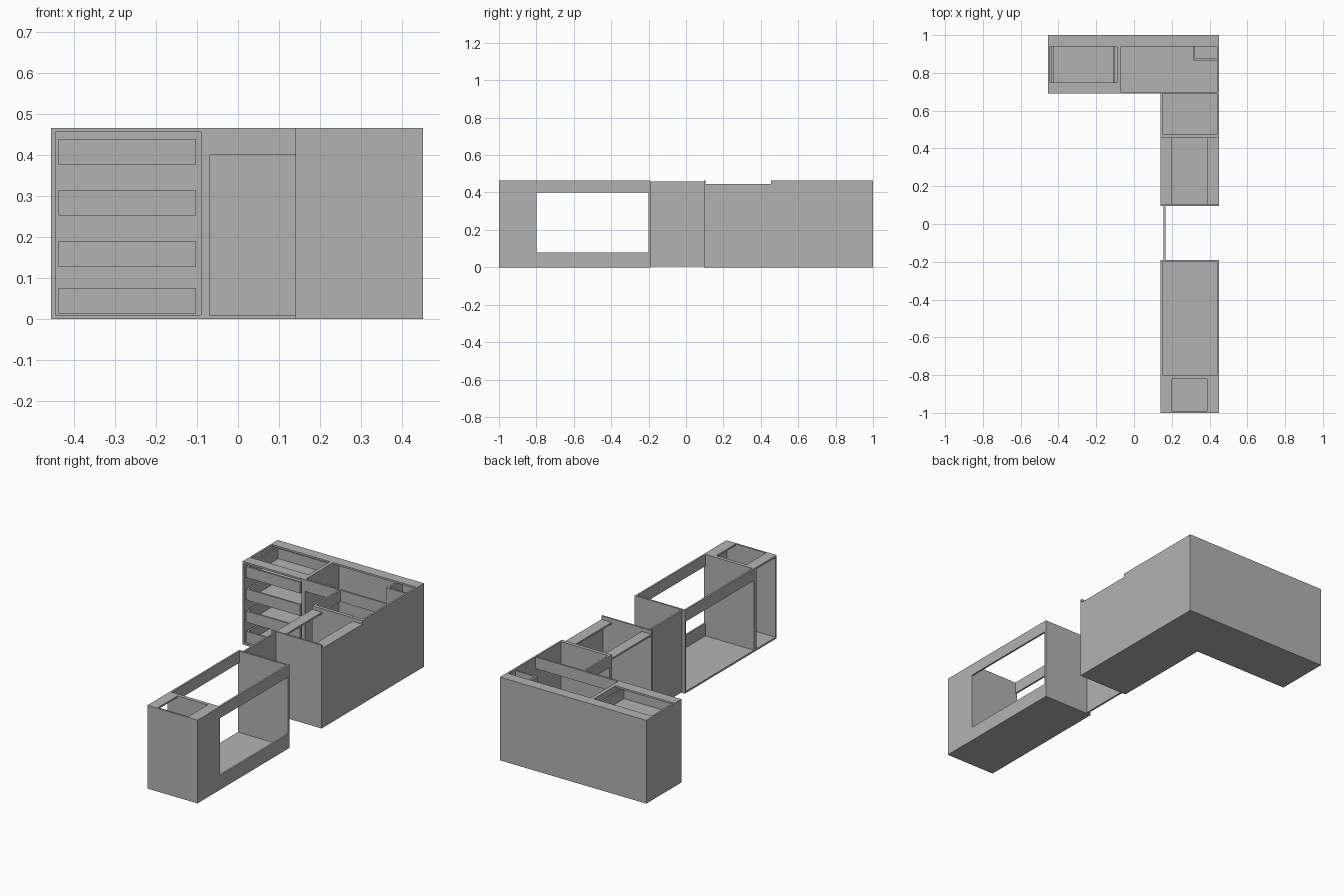
import bpy
import bmesh

if "Cube" in bpy.data.objects:
    bpy.data.objects.remove(bpy.data.objects["Cube"], do_unlink=True)

GREY = (0.45, 0.45, 0.45, 1)
mat = bpy.data.materials.new("cabinet grey")
mat.use_nodes = True
mat.diffuse_color = GREY
mat.node_tree.nodes["Principled BSDF"].inputs["Base Color"].default_value = GREY

T = 0.01          # board thickness
H = 0.465         # cabinet height
RAIL = 0.4        # underside of upright rails
L, R = 0.14, 0.45  # sides of the long run


def board(name, x, y, z=(0, H)):
    """Rectangular board spanning the given ranges."""
    bm = bmesh.new()
    bmesh.ops.create_cube(bm, size=1)
    for v in bm.verts:
        v.co = [r[0] if c < 0 else r[1] for c, r in zip(v.co, (x, y, z))]
    mesh = bpy.data.meshes.new(name)
    bm.to_mesh(mesh)
    bm.free()
    mesh.materials.append(mat)
    obj = bpy.data.objects.new(name, mesh)
    bpy.context.collection.objects.link(obj)
    return obj


def run_box(name, y0, y1, back_top=H, back=True):
    """Bottom, two ends and back of a cabinet in the long run."""
    board(name + "_bottom", (L, R), (y0, y1), (0, T))
    board(name + "_near_end", (L, R), (y0, y0 + T), (T, H))
    board(name + "_far_end", (L, R), (y1 - T, y1), (T, H))
    if back:
        board(name + "_back", (R - T, R), (y0 + T, y1 - T), (T, back_top))


def flat_rails(name, y0, y1, top):
    """Two flat rails over a cabinet in the long run."""
    board(name + "_front_rail", (L, 0.2), (y0 + T, y1 - T), (top - T, top))
    board(name + "_back_rail", (0.387, R - T), (y0 + T, y1 - T), (top - T, top))


# Narrow end cabinet
run_box("end_cabinet", -1, -0.81)
flat_rails("end_cabinet", -1, -0.81, H)

# Wide open cabinet with a window through its back
y0, y1 = -0.81, -0.19
run_box("open_cabinet", y0, y1, back=False)
inner = (y0 + T, y1 - T)
board("open_cabinet_front_rail", (L, L + T), inner, (RAIL, H))
board("open_cabinet_back_rail", (R - T, R), inner, (RAIL, H))
board("open_cabinet_back_sill", (R - T, R), inner, (T, 0.08))

# Thin appliance front
board("appliance_front", (0.157, 0.167), (-0.19, 0.095), (0.005, 0.46))

# Sink cabinet with lowered rails
run_box("sink_cabinet", 0.095, 0.465, back_top=0.445)
flat_rails("sink_cabinet", 0.095, 0.465, 0.445)

# L-shaped corner cabinet
CX, CY = -0.08, 0.69
board("corner_bottom", (CX, R), (CY, 1), (0, T))
board("corner_wing_bottom", (L, R), (0.465, CY), (0, T))
board("corner_wing_end", (L, R), (0.465, 0.475), (T, H))
board("corner_left_end", (CX, CX + T), (CY, 1), (T, H))
board("corner_back", (CX + T, R), (1 - T, 1), (T, H))
board("corner_side", (R - T, R), (0.475, 1 - T), (T, H))
board("corner_front_rail", (CX + T, R - T), (CY, CY + T), (RAIL, H))
board("corner_wing_rail", (L, L + T), (0.475, CY), (RAIL, H))
board("corner_top_rail", (CX + T, R - T), (0.94, 1 - T), (H - T, H))
board("corner_duct_side", (0.312, 0.322), (0.865, 1 - T), (T, H - T))
board("corner_duct_front", (0.322, R - T), (0.865, 0.875), (T, H - T))

# Drawer cabinet
DX = -0.455
board("drawer_cabinet_bottom", (DX, CX), (CY, 1), (0, T))
board("drawer_cabinet_left_end", (DX, DX + T), (CY, 1), (T, H))
board("drawer_cabinet_right_end", (CX - T, CX), (CY, 1), (T, H))
board("drawer_cabinet_back", (DX + T, CX - T), (1 - T, 1), (T, H))
for side, y in (("front", (CY, 0.75)), ("back", (0.94, 1 - T))):
    board("drawer_cabinet_%s_rail" % side, (DX + T, CX - T), y, (H - T, H))

# Four open drawer boxes
x0, x1 = -0.437, -0.102
ya, yb = CY + T / 2, 0.975
for i, z in enumerate((0.014, 0.128, 0.252, 0.377)):
    name = "drawer_%d" % (i + 1)
    zs = (z, z + 0.062)
    board(name + "_bottom", (x0 + T, x1 - T), (ya + T, yb - T), (z, z + T / 2))
    board(name + "_front", (x0, x1), (ya, ya + T), zs)
    board(name + "_back", (x0, x1), (yb - T, yb), zs)
    board(name + "_left_side", (x0, x0 + T), (ya + T, yb - T), zs)
    board(name + "_right_side", (x1 - T, x1), (ya + T, yb - T), zs)
